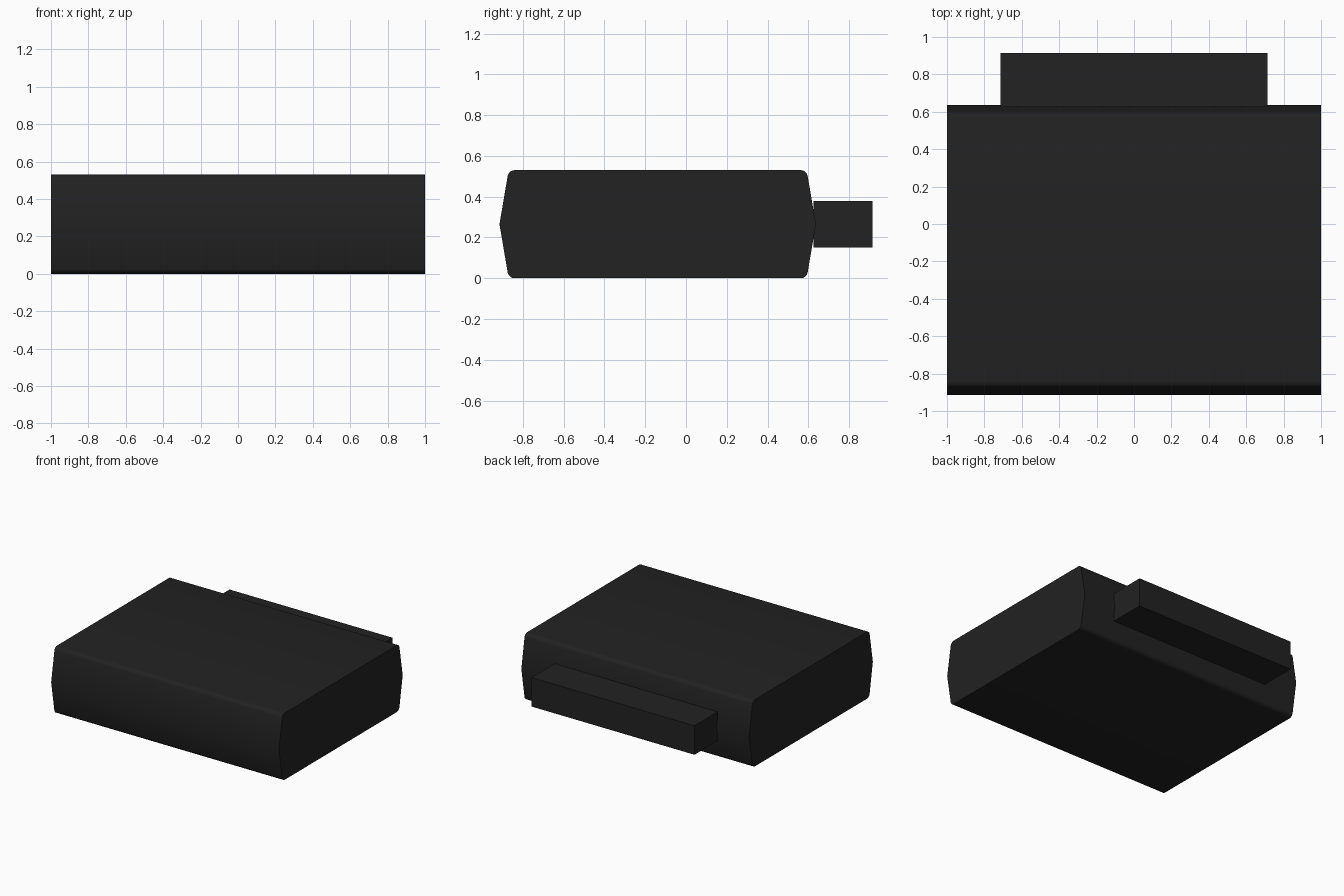
import bpy
import bmesh
import math

cube = bpy.data.objects.get("Cube")
if cube:
    bpy.data.objects.remove(cube, do_unlink=True)

black = bpy.data.materials.new("matte_black")
black.use_nodes = True
COLOR = (0.016, 0.016, 0.016, 1)
black.diffuse_color = COLOR
black.node_tree.nodes["Principled BSDF"].inputs["Base Color"].default_value = COLOR


def extrude_profile(name, profile, half_width, round_corners=0):
    """Sweep a (y, z) outline along x, optionally rounding its sharp long edges."""
    bm = bmesh.new()
    verts = [bm.verts.new((-half_width, y, z)) for y, z in profile]
    face = bm.faces.new(verts)
    result = bmesh.ops.extrude_face_region(bm, geom=[face])
    moved = [g for g in result["geom"] if isinstance(g, bmesh.types.BMVert)]
    bmesh.ops.translate(bm, verts=moved, vec=(2 * half_width, 0, 0))
    bmesh.ops.recalc_face_normals(bm, faces=bm.faces)
    if round_corners:
        edges = [e for e in bm.edges
                 if abs(e.verts[0].co.x - e.verts[1].co.x) > half_width
                 and e.calc_face_angle() > math.radians(45)]
        bmesh.ops.bevel(bm, geom=edges, offset=round_corners, segments=4,
                        profile=0.5, affect='EDGES')
    mesh = bpy.data.meshes.new(name)
    bm.to_mesh(mesh)
    bm.free()
    mesh.materials.append(black)
    obj = bpy.data.objects.new(name, mesh)
    bpy.context.collection.objects.link(obj)
    return obj


# Main housing: six-sided outline with shallow pointed front and back
height, mid = 0.53, 0.265
body = extrude_profile("housing", [
    (-0.87, 0), (0.592, 0), (0.637, mid),
    (0.592, height), (-0.87, height), (-0.915, mid)], 1.0, 0.028)
bpy.ops.object.select_all(action='DESELECT')
body.select_set(True)
bpy.context.view_layer.objects.active = body
bpy.ops.object.shade_smooth_by_angle(angle=math.radians(35))

# Rectangular connector tongue on the back
extrude_profile("connector", [
    (0.625, 0.15), (0.915, 0.15), (0.915, 0.38), (0.625, 0.38)], 0.715)
